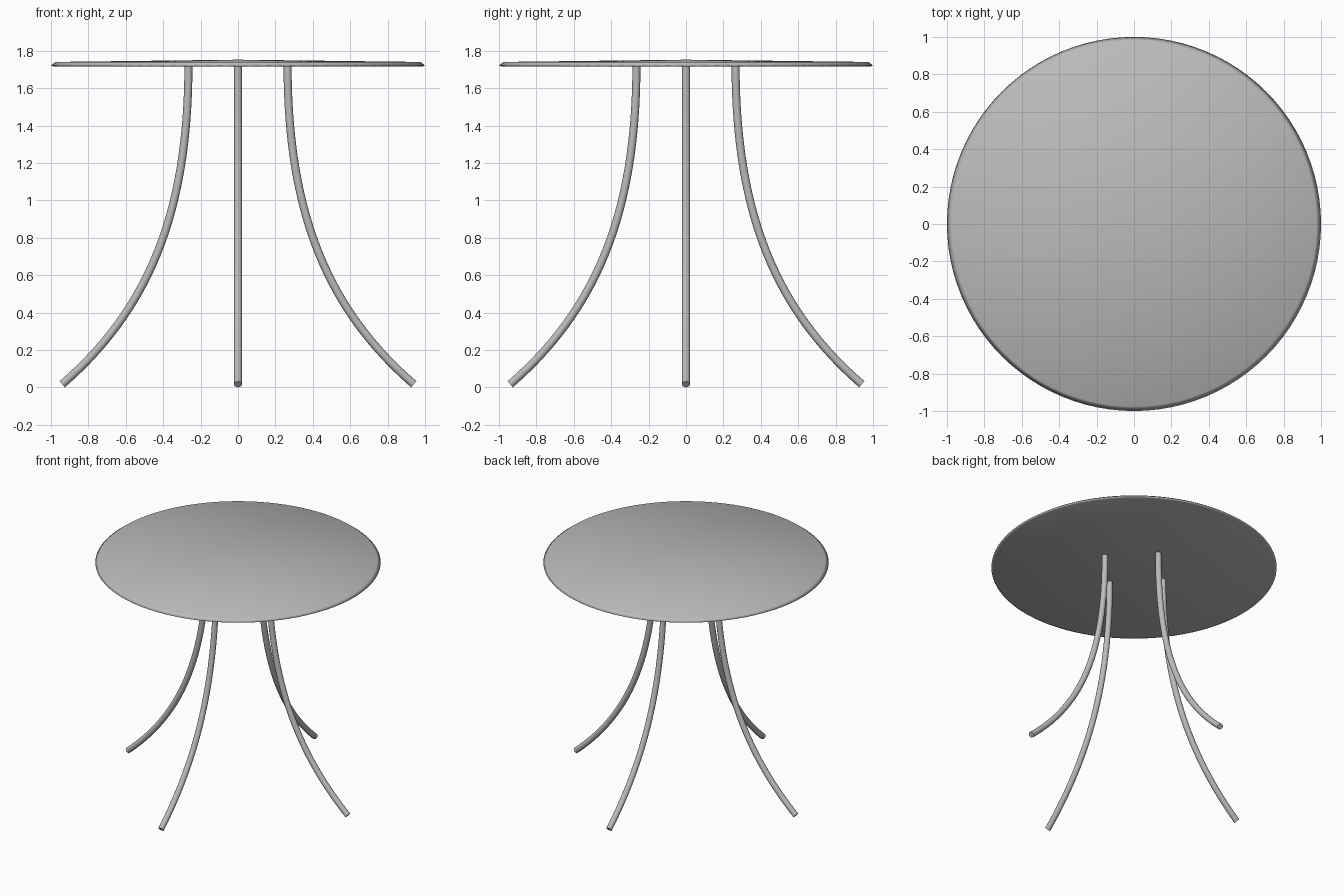
import bpy, bmesh, math
from mathutils import Matrix, Vector

if "Cube" in bpy.data.objects:
    bpy.data.objects.remove(bpy.data.objects["Cube"])

# Mid-grey finish shared by all parts
grey = bpy.data.materials.new("grey_finish")
grey.diffuse_color = (0.5, 0.5, 0.5, 1)
grey.use_nodes = True
grey.node_tree.nodes["Principled BSDF"].inputs["Base Color"].default_value = grey.diffuse_color


def add_object(name, bm, angle):
    bmesh.ops.recalc_face_normals(bm, faces=bm.faces)
    mesh = bpy.data.meshes.new(name)
    bm.to_mesh(mesh)
    bm.free()
    mesh.materials.append(grey)
    obj = bpy.data.objects.new(name, mesh)
    bpy.context.collection.objects.link(obj)
    bpy.ops.object.select_all(action='DESELECT')
    obj.select_set(True)
    bpy.context.view_layer.objects.active = obj
    bpy.ops.object.shade_smooth_by_angle(angle=math.radians(angle))


# Tabletop: slightly domed disc with a sloped rim, softly shaded all over
def make_top():
    profile = [(0, 1.715), (0.985, 1.715), (1.0, 1.721), (0.975, 1.74), (0, 1.752)]
    bm = bmesh.new()
    verts = [bm.verts.new((r, 0, z)) for r, z in profile]
    edges = [bm.edges.new(pair) for pair in zip(verts, verts[1:])]
    bmesh.ops.spin(bm, geom=verts + edges, cent=(0, 0, 0), axis=(0, 0, 1),
                   angle=2 * math.pi, steps=96)
    bmesh.ops.remove_doubles(bm, verts=bm.verts, dist=1e-5)
    add_object("tabletop", bm, 180)


# Leg: round tube swept along a curve that flares outward to the floor
def make_leg(name, turn, radius=0.0215, steps=28, sides=16):
    p = [Vector(v) for v in ((0.265, 0, 1.725), (0.265, 0, 0.93),
                             (0.48, 0, 0.415), (0.94, 0, 0.0165))]
    bm = bmesh.new()
    rings = []
    for i in range(steps + 1):
        t = i / steps
        s = 1 - t
        c = p[0]*s**3 + p[1]*3*s*s*t + p[2]*3*s*t*t + p[3]*t**3
        d = ((p[1]-p[0])*s*s + (p[2]-p[1])*2*s*t + (p[3]-p[2])*t*t).normalized()
        side = Vector((0, 1, 0))
        up = d.cross(side)
        rings.append([bm.verts.new(c + radius * (math.cos(a) * side + math.sin(a) * up))
                      for a in (2 * math.pi * k / sides for k in range(sides))])
    for a, b in zip(rings, rings[1:]):
        for k in range(sides):
            n = (k + 1) % sides
            bm.faces.new((a[k], a[n], b[n], b[k]))
    bm.faces.new(rings[0])
    bm.faces.new(rings[-1])
    bmesh.ops.transform(bm, matrix=Matrix.Rotation(turn, 4, 'Z'), verts=bm.verts)
    add_object(name, bm, 40)


make_top()
for i, name in enumerate(("right_leg", "back_leg", "left_leg", "front_leg")):
    make_leg(name, i * math.pi / 2)
